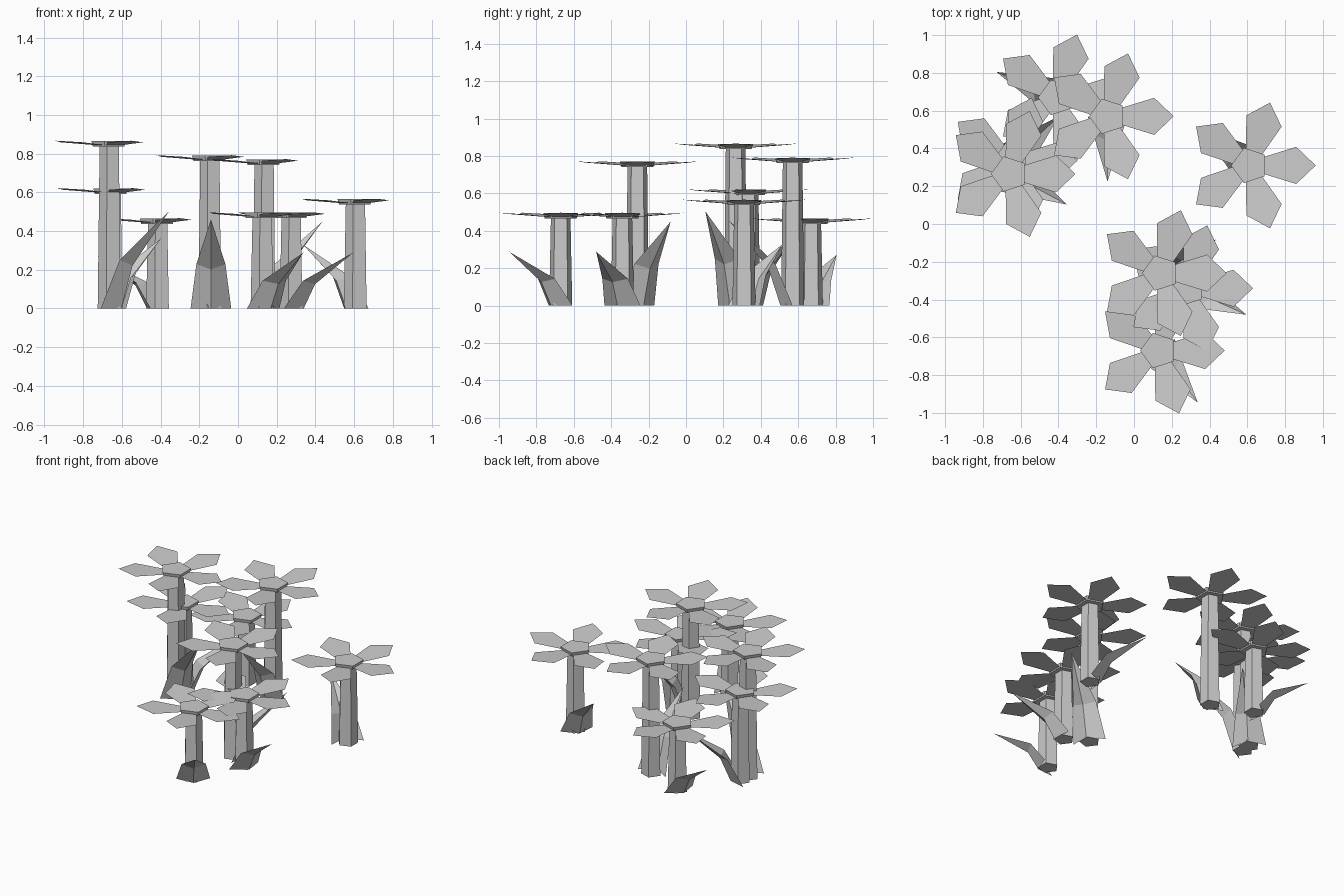
import bpy, math
from math import cos, sin, radians

if "Cube" in bpy.data.objects:
    bpy.data.objects.remove(bpy.data.objects["Cube"])

grey = bpy.data.materials.new("plain_grey")
grey.diffuse_color = (0.6, 0.6, 0.6, 1)
grey.use_nodes = True
grey.node_tree.nodes["Principled BSDF"].inputs["Base Color"].default_value = grey.diffuse_color


def make(name, verts, faces, loc):
    mesh = bpy.data.meshes.new(name)
    mesh.from_pydata(verts, [], faces)
    mesh.materials.append(grey)
    ob = bpy.data.objects.new(name, mesh)
    ob.location = loc
    bpy.context.collection.objects.link(ob)
    return ob


def prism(name, loc, r0, r1, z0, z1):
    # Five-sided prism with one corner towards -x
    ring = [radians(180 + 72 * k) for k in range(5)]
    verts = [(r * cos(a), r * sin(a), z) for r, z in ((r0, z0), (r1, z1)) for a in ring]
    faces = [(k, (k + 1) % 5, 5 + (k + 1) % 5, 5 + k) for k in range(5)]
    faces += [(4, 3, 2, 1, 0), (5, 6, 7, 8, 9)]
    return make(name, verts, faces, loc)


def turned(points, angle):
    # Points are (outward, sideways, up), turned about z
    c, s = cos(angle), sin(angle)
    return [(u * c - v * s, u * s + v * c, z) for u, v, z in points]


def petals(loc, h):
    # Five kite-like petals, rising slightly towards the tip
    verts, faces = [], []
    outline = [(0.075, -0.045), (0.247, -0.098), (0.35, 0), (0.247, 0.098), (0.075, 0.045)]
    for k in range(5):
        pts = [(u, v, h - 0.020 + 0.08 * (u - 0.075)) for u, v in outline]
        verts += turned(pts, radians(72 * k))
        faces.append(tuple(range(5 * k, 5 * k + 5)))
    make("petals", verts, faces, loc)


def leaf(loc, h, angle):
    # Folded leaf: two lower panels and two panels meeting at the tip
    pts = [(0.0, -0.105, 0), (0.065, 0, 0), (0.0, 0.105, 0),
           (0.095, -0.075, 0.29 * h), (0.13, 0, 0.255 * h), (0.095, 0.075, 0.29 * h),
           (0.345, 0, 0.583 * h)]
    faces = [(0, 1, 4, 3), (1, 2, 5, 4), (3, 4, 6), (4, 5, 6)]
    make("leaf", turned(pts, radians(angle)), faces, loc)


# Flowers: x, y, height, leaf direction in degrees
flowers = [
    (-0.66, 0.265, 0.865, -28),
    (-0.65, 0.335, 0.62, 43),
    (-0.14, 0.57, 0.79, -90),
    (0.14, -0.26, 0.77, 31),
    (-0.41, 0.67, 0.465, 157),
    (0.612, 0.31, 0.565, 143),
    (0.13, -0.67, 0.495, -53),
    (0.28, -0.34, 0.495, -24),
]
for x, y, h, angle in flowers:
    loc = (x, y, 0)
    prism("stem", loc, 0.065, 0.055, 0, h - 0.025)
    prism("flower_disc", loc, 0.09, 0.098, h - 0.028, h)
    petals(loc, h)
    leaf(loc, h, angle)
